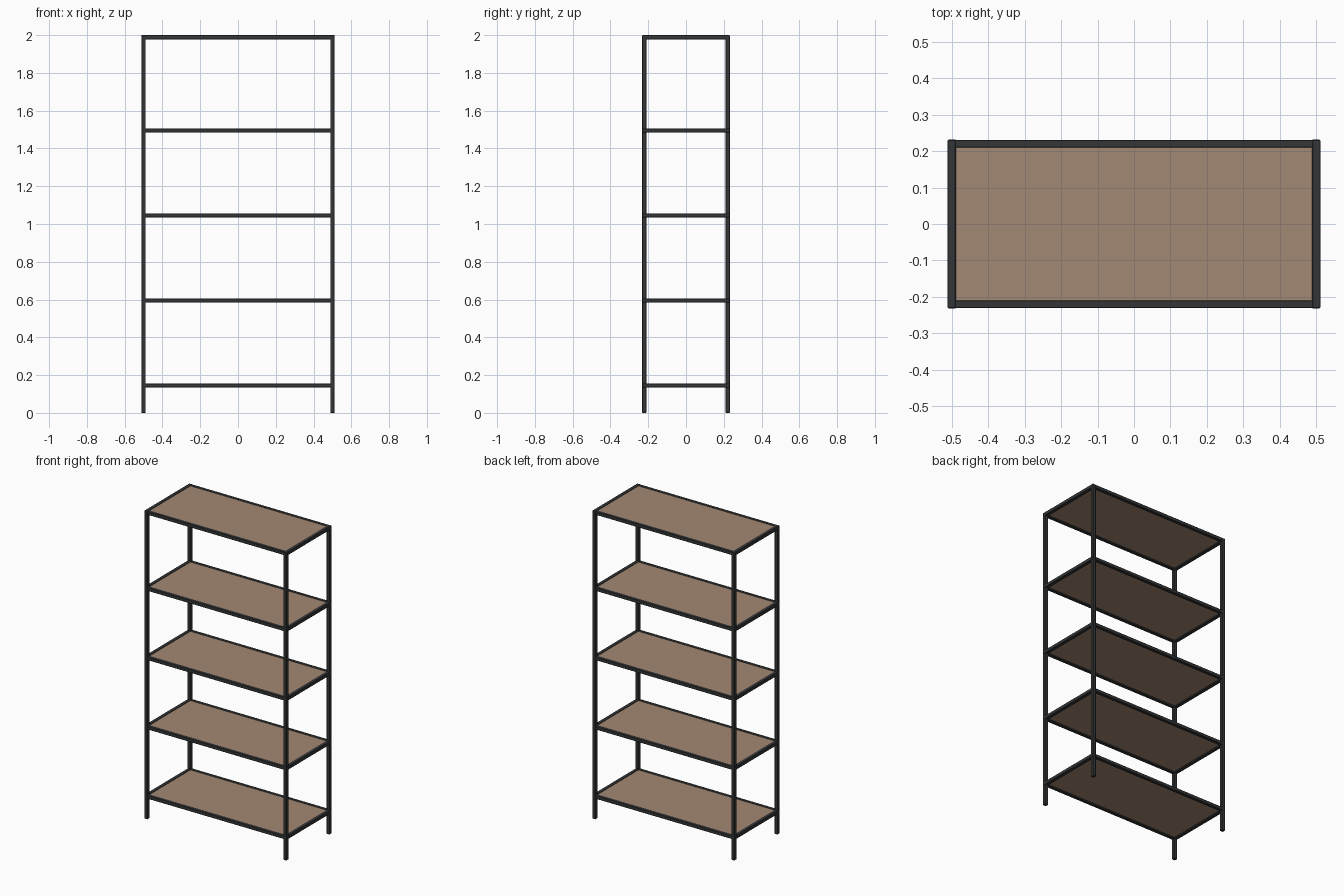
import bpy
from mathutils import Vector

if "Cube" in bpy.data.objects:
    bpy.data.objects.remove(bpy.data.objects["Cube"])


def material(name, rgb):
    m = bpy.data.materials.new(name)
    m.diffuse_color = (*rgb, 1)
    m.use_nodes = True
    m.node_tree.nodes["Principled BSDF"].inputs["Base Color"].default_value = m.diffuse_color
    return m


metal = material("dark metal", (0.036, 0.037, 0.039))
wood = material("brown wood", (0.37, 0.25, 0.175))


def box(name, lo, hi, mat, bevel=0.0):
    lo, hi = Vector(lo), Vector(hi)
    bpy.ops.mesh.primitive_cube_add(size=1, location=(lo + hi) / 2)
    ob = bpy.context.object
    ob.name = name
    ob.scale = hi - lo
    bpy.ops.object.transform_apply(location=False, rotation=False, scale=True)
    ob.data.materials.append(mat)
    if bevel:
        mod = ob.modifiers.new("soft edges", 'BEVEL')
        mod.width = bevel
        mod.segments = 1
    return ob


X, Y = 0.511, 0.232      # outer half sizes
T = 0.022                # tube thickness
TOP = 2.0
SHELVES = (0.156, 0.606, 1.056, 1.506, TOP)   # top height of each frame

# four upright legs
for sx, side in ((-1, "left"), (1, "right")):
    for sy, end in ((-1, "front"), (1, "back")):
        xs = sorted((sx * X, sx * (X - T)))
        ys = sorted((sy * Y, sy * (Y - T)))
        box(f"{end}_{side}_leg", (xs[0], ys[0], 0), (xs[1], ys[1], TOP - 0.002), metal, 0.002)

# shelf frames and boards
for i, z in enumerate(SHELVES, 1):
    for s, side in ((-1, "left"), (1, "right")):
        xs = sorted((s * (X + 0.001), s * (X - T)))
        box(f"shelf_{i}_{side}_rail", (xs[0], -Y + 0.001, z - T), (xs[1], Y - 0.001, z), metal, 0.002)
    for s, end in ((-1, "front"), (1, "back")):
        ys = sorted((s * (Y - 0.001), s * (Y - T)))
        box(f"shelf_{i}_{end}_rail", (-X + 0.002, ys[0], z - T), (X - 0.002, ys[1], z - 0.0005), metal, 0.002)
    box(f"shelf_{i}_board", (-X + T - 0.002, -Y + T - 0.002, z - 0.013),
        (X - T + 0.002, Y - T + 0.002, z - 0.003), wood)
